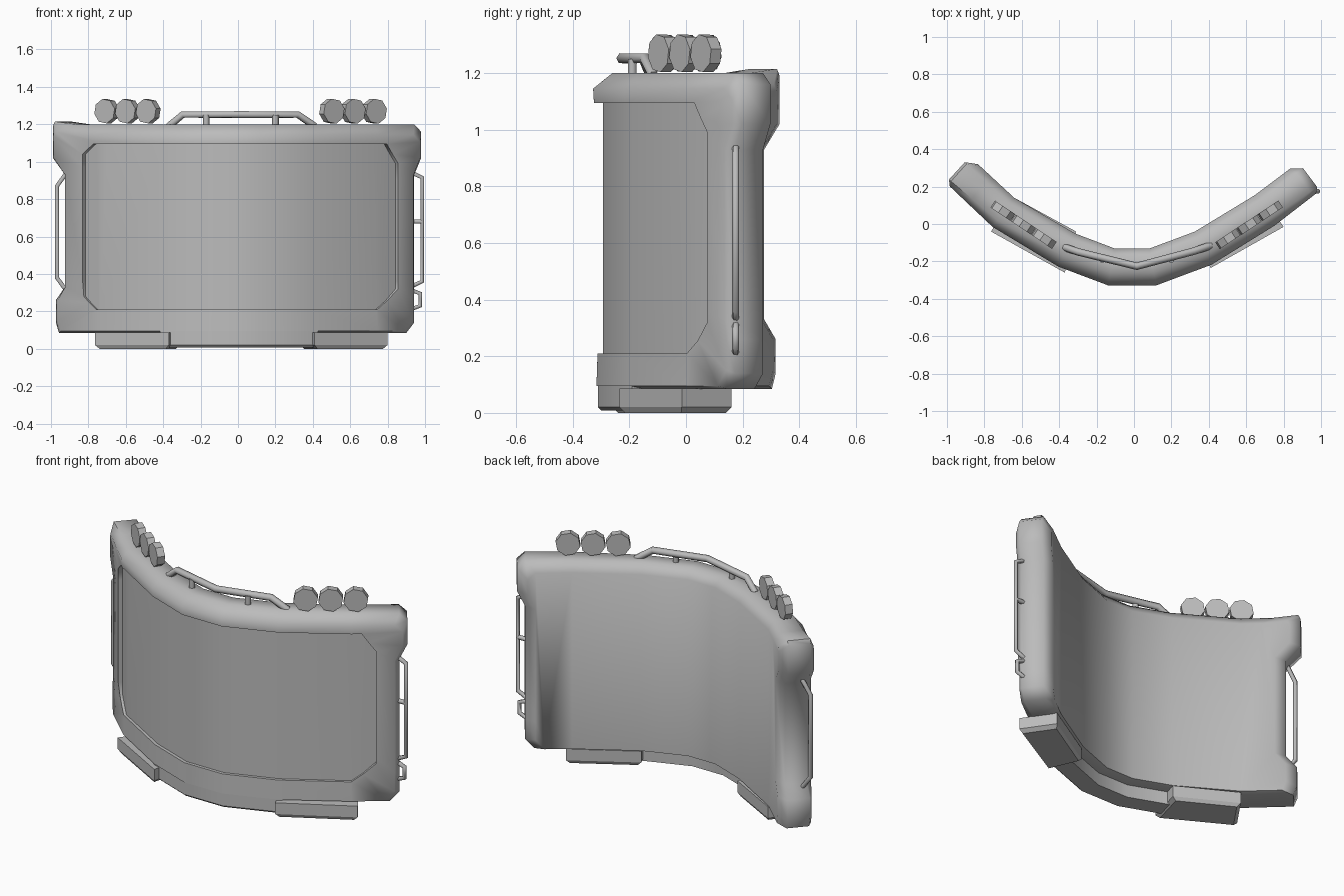
import bpy, bmesh, math
from mathutils import Vector

if "Cube" in bpy.data.objects:
    bpy.data.objects.remove(bpy.data.objects["Cube"])

grey = bpy.data.materials.new("plain_grey")
grey.use_nodes = True
grey.diffuse_color = (0.5, 0.5, 0.5, 1)
grey.node_tree.nodes["Principled BSDF"].inputs["Base Color"].default_value = (0.5, 0.5, 0.5, 1)

# Plan curve of the shield (middle of its thickness)
PLAN = [Vector(p) for p in [(-.96, .3), (-.7, .06), (-.36, -.14), (-.12, -.23),
                            (.1, -.23), (.37, -.13), (.7, .07), (.96, .265)]]
NORMALS = []
for i in range(len(PLAN)):
    t = PLAN[min(i + 1, len(PLAN) - 1)] - PLAN[max(i - 1, 0)]
    NORMALS.append(Vector((t.y, -t.x)).normalized())


def bend(u, d, z):
    """Point at plan position u, offset d towards the front, height z."""
    i = 0
    while i < len(PLAN) - 2 and u > PLAN[i + 1].x:
        i += 1
    f = (u - PLAN[i].x) / (PLAN[i + 1].x - PLAN[i].x)
    p = PLAN[i].lerp(PLAN[i + 1], f) + NORMALS[i].lerp(NORMALS[i + 1], f) * d
    return Vector((p.x, p.y, z))


def finish(name, bm, angle=0):
    bmesh.ops.recalc_face_normals(bm, faces=bm.faces)
    me = bpy.data.meshes.new(name)
    bm.to_mesh(me)
    bm.free()
    ob = bpy.data.objects.new(name, me)
    bpy.context.collection.objects.link(ob)
    me.materials.append(grey)
    if angle:
        bpy.ops.object.select_all(action='DESELECT')
        ob.select_set(True)
        bpy.context.view_layer.objects.active = ob
        bpy.ops.object.shade_smooth_by_angle(angle=math.radians(angle))


def loft(rings):
    """Closed solid through rings of equal point counts."""
    bm = bmesh.new()
    loops = [[bm.verts.new(p) for p in ring] for ring in rings]
    n = len(loops[0])
    for a, b in zip(loops, loops[1:]):
        for i in range(n):
            bm.faces.new((a[i], a[(i + 1) % n], b[(i + 1) % n], b[i]))
    bm.faces.new(loops[0][::-1])
    bm.faces.new(loops[-1])
    return bm


def bend_flat(bm):
    """Slice a flat solid at the plan stations, square off its ends, bend it."""
    for p in PLAN[1:-1]:
        bmesh.ops.bisect_plane(bm, geom=bm.verts[:] + bm.edges[:] + bm.faces[:],
                               plane_co=(p.x, 0, 0), plane_no=(1, 0, 0))
    face = .065
    for v in bm.verts:
        u, d, z = v.co
        end = (u / .93) ** 2
        if d > face:
            d = face + (d - face) * (1 - .3 * end)
        elif 0 < d < face - .01:
            d += .035 * end
        v.co = bend(u, d, z)


# Shield: notched outer outline and recessed front panel
edge_z = [.085, .14, .26, .33, .93, 1.02]
right_side = list(zip([.865, .905, .905, .905, .905, .94, .94, .905], edge_z + [1.16, 1.2]))
left_side = list(zip([-.915, -.93, -.93, -.885, -.885, -.945, -.945, -.935, -.83],
                     edge_z + [1.19, 1.215, 1.2]))
panel_z = [.21, .255, .32, .36, .9, .99, 1.04, 1.095]
panel_right = list(zip([.70, .75, .805, .805, .805, .805, .775, .745], panel_z))
panel_left = list(zip([-.71, -.745, -.775, -.775, -.775, -.775, -.775, -.72, -.66],
                      [.21, .245, .28, .36, .9, .97, 1.04, 1.095, 1.095]))
outer = right_side + left_side[::-1]
panel = panel_right + panel_left[::-1]


def ring(outline, d, side=0, top=0, bottom=0, low_d=None):
    """Inset copy of an outline at depth d (low_d below the panel)."""
    pts = []
    for u, z in outline:
        dz = -top if z > 1.1 else bottom if z < .2 else 0
        pts.append((u - math.copysign(side, u), low_d if low_d and z < .3 else d, z + dz))
    return pts


bm = loft([ring(outer, -.1, .045, .055, .01), ring(outer, -.06),
           ring(outer, .03), ring(outer, .1, .02, .055, .01, .088),
           ring(panel, .097, low_d=.084), ring(panel, .065)])
bend_flat(bm)
finish("shield_body", bm, 60)

# Lower centre strip
strip = [(-.38, .008), (.39, .008), (.39, .1), (-.38, .1)]
bm = loft([ring(strip, -.04), ring(strip, .07), ring(strip, .083, bottom=.012)])
bend_flat(bm)
finish("lower_strip", bm, 35)


# Lower armour blocks, chamfered
def block(name, plan):
    c = sum((Vector(p) for p in plan), Vector((0, 0))) / 4
    low = [c.lerp(Vector(p), .9) for p in plan]
    bm = loft([[(p.x, p.y, 0) for p in low], [(x, y, .02) for x, y in plan],
               [(x, y, .087) for x, y in plan]])
    finish(name, bm)


block("right_lower_block", [(-.765, -.04), (-.37, -.26), (-.31, -.04), (-.64, .14)])
block("left_lower_block", [(.41, -.235), (.80, -.015), (.68, .16), (.33, -.05)])


# Rows of eight-sided lamps on the top edge
def lamps(name, start, end):
    a, b = Vector(start), Vector(end)
    along = (b - a).normalized()
    front = Vector((along.y, -along.x, 0))
    r = (b - a).length / 6
    for k in range(3):
        c = a.lerp(b, (2 * k + 1) / 6)
        rings = []
        for depth in (-.022, .022):
            angles = [math.radians(45 * i + 12) for i in range(8)]
            rings.append([c + along * math.cos(t) * r + front * depth
                          + Vector((0, 0, math.sin(t) * r)) for t in angles])
        finish(f"{name}_{k + 1}", loft(rings))


lamps("right_lamp", (-.757, .108, 1.27), (-.425, -.115, 1.27))
lamps("left_lamp", (.445, -.117, 1.27), (.785, .108, 1.27))


# Tubes for rails and handles
def tube(name, pts, r):
    cu = bpy.data.curves.new(name, 'CURVE')
    cu.dimensions = '3D'
    cu.bevel_depth = r
    cu.bevel_resolution = 1
    cu.use_fill_caps = True
    sp = cu.splines.new('POLY')
    sp.points.add(len(pts) - 1)
    for p, co in zip(sp.points, pts):
        p.co = (*co, 1)
    cu.materials.append(grey)
    ob = bpy.data.objects.new(name, cu)
    bpy.context.collection.objects.link(ob)


tube("top_rail", [(-.37, -.125, 1.19), (-.295, -.15, 1.252), (.015, -.226, 1.252),
                  (.32, -.145, 1.252), (.41, -.115, 1.19)], .02)
for side, x in (("right", -.17), ("left", .2)):
    tube(side + "_rail_post", [(x, -.19, 1.17), (x, -.19, 1.25)], .018)


def handle(name, x_in, x_out, y, z0, z1, slope):
    tube(name, [(x_in, y, z0), (x_out, y, z0 + slope), (x_out, y, z1 - slope), (x_in, y, z1)], .013)


handle("right_handle", -.91, -.968, .21, .3, .95, .08)
handle("left_handle", .92, .985, .175, .33, .945, .03)
handle("left_small_handle", .92, .975, .175, .21, .315, .02)
tube("left_handle_post", [(.91, .175, .68), (.985, .175, .68)], .013)
